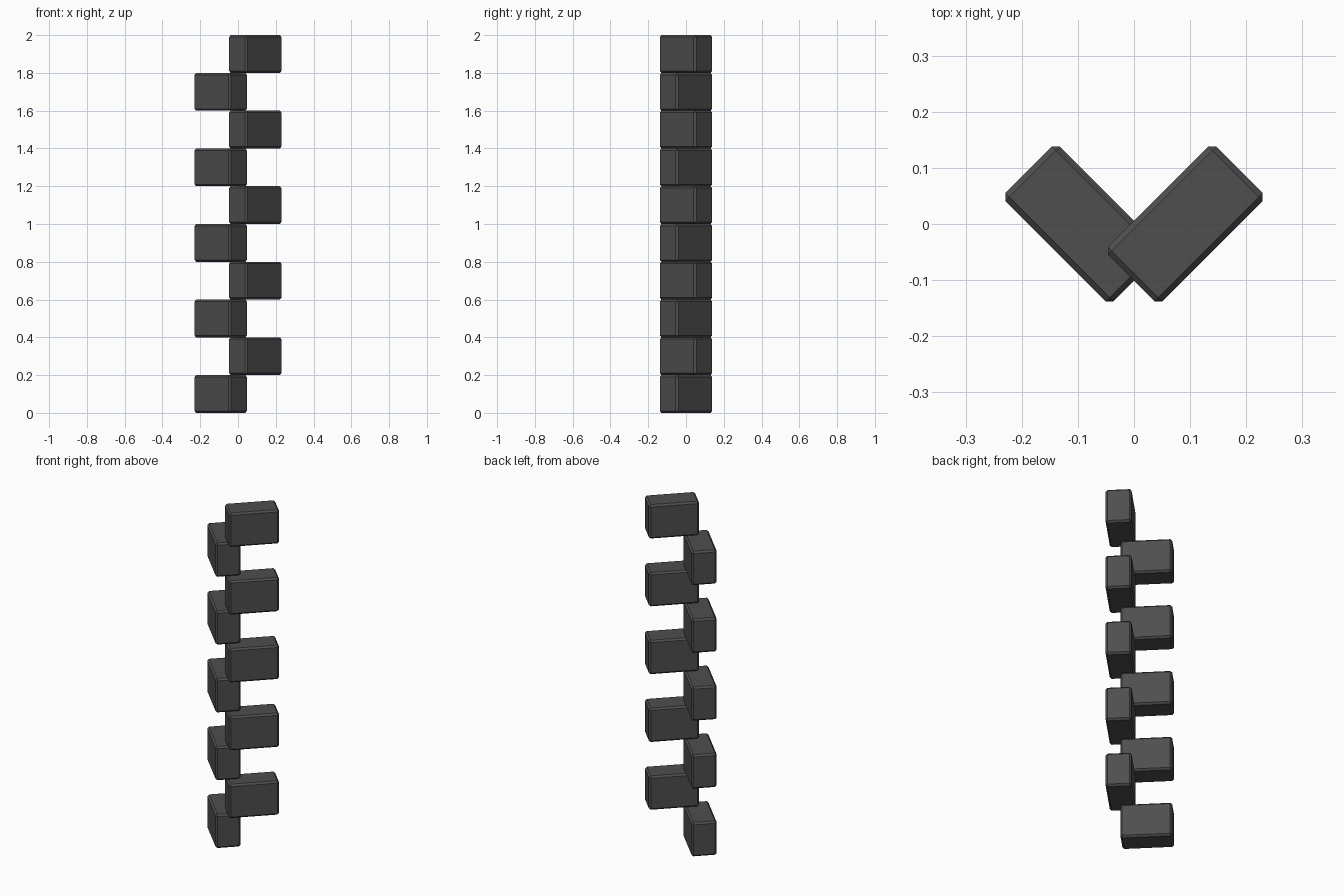
import bpy
from math import radians

if "Cube" in bpy.data.objects:
    bpy.data.objects.remove(bpy.data.objects["Cube"])

COUNT, HEIGHT = 10, 0.2
LENGTH, WIDTH, BEVEL = 0.273, 0.137, 0.01
OFFSET = 0.0915


def add_block(index):
    # Alternating bricks: even ones lean left, odd ones lean right
    side = -1 if index % 2 == 0 else 1
    bpy.ops.mesh.primitive_cube_add(
        size=1,
        location=(side * OFFSET, 0, HEIGHT * (index + 0.5)),
        rotation=(0, 0, side * radians(45)))
    block = bpy.context.object
    block.name = f"stacked_block_{index + 1}"
    block.scale = (LENGTH, WIDTH, HEIGHT)
    bpy.ops.object.transform_apply(location=False, rotation=False, scale=True)

    # Narrow chamfer on all edges
    bevel = block.modifiers.new("edge_chamfer", 'BEVEL')
    bevel.width = BEVEL
    bevel.segments = 1
    bevel.limit_method = 'NONE'

    # Dark grey finish
    block.data.materials.append(dark)


dark = bpy.data.materials.new("dark_grey")
dark.diffuse_color = (0.08, 0.077, 0.077, 1)
dark.use_nodes = True
dark.node_tree.nodes["Principled BSDF"].inputs["Base Color"].default_value = dark.diffuse_color

for i in range(COUNT):
    add_block(i)
